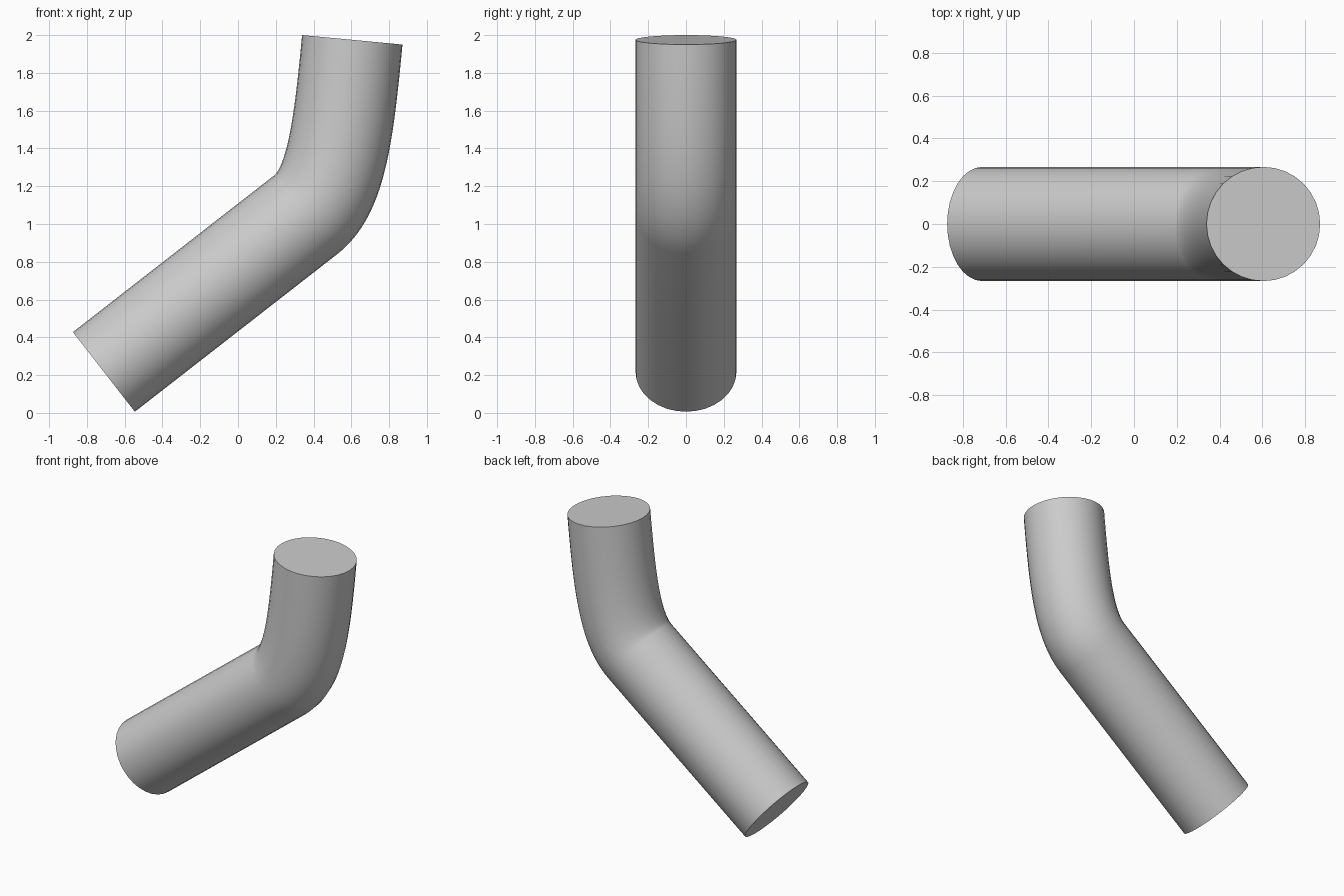
import bpy, bmesh, math
from mathutils import Vector
from mathutils.geometry import interpolate_bezier

cube = bpy.data.objects.get("Cube")
if cube:
    bpy.data.objects.remove(cube, do_unlink=True)

RADIUS, SIDES = 0.267, 32

# Single grey material
grey = bpy.data.materials.new("light grey")
grey.use_nodes = True
colour = (0.6, 0.6, 0.6, 1)
grey.diffuse_color = colour
grey.node_tree.nodes["Principled BSDF"].inputs["Base Color"].default_value = colour

# Centre line: straight lower run, then a bend up to the top end
start = Vector((-0.71, 0, 0.217))
elbow = Vector((0.36, 0, 1.05))
end = Vector((0.605, 0, 1.975))
run_dir = (elbow - start).normalized()
top_dir = Vector((0.094, 0, 0.996))
bend = interpolate_bezier(elbow, elbow + run_dir * 0.2, end - top_dir * 0.5, end, 25)
path = [start, start.lerp(elbow, 0.5)] + bend

# Sweep a circle along the centre line
bm = bmesh.new()
side = Vector((0, 1, 0))
rings = []
for i, centre in enumerate(path):
    if i == 0:
        tangent = run_dir
    elif i == len(path) - 1:
        tangent = top_dir
    else:
        tangent = (path[i + 1] - centre).normalized() + (centre - path[i - 1]).normalized()
    across = side.cross(tangent).normalized()
    ring = []
    for k in range(SIDES):
        a = math.tau * k / SIDES
        ring.append(bm.verts.new(centre + RADIUS * (math.cos(a) * across + math.sin(a) * side)))
    rings.append(ring)

for low, high in zip(rings, rings[1:]):
    for k in range(SIDES):
        n = (k + 1) % SIDES
        bm.faces.new((low[k], low[n], high[n], high[k]))

# Flat end caps
bm.faces.new(rings[0][::-1])
bm.faces.new(rings[-1])
bmesh.ops.recalc_face_normals(bm, faces=bm.faces)

mesh = bpy.data.meshes.new("bent_pipe")
bm.to_mesh(mesh)
bm.free()
mesh.materials.append(grey)
pipe = bpy.data.objects.new("bent_pipe", mesh)
bpy.context.collection.objects.link(pipe)

# Smooth sides, sharp rims
bpy.ops.object.select_all(action="DESELECT")
pipe.select_set(True)
bpy.context.view_layer.objects.active = pipe
bpy.ops.object.shade_smooth_by_angle(angle=math.radians(40))
